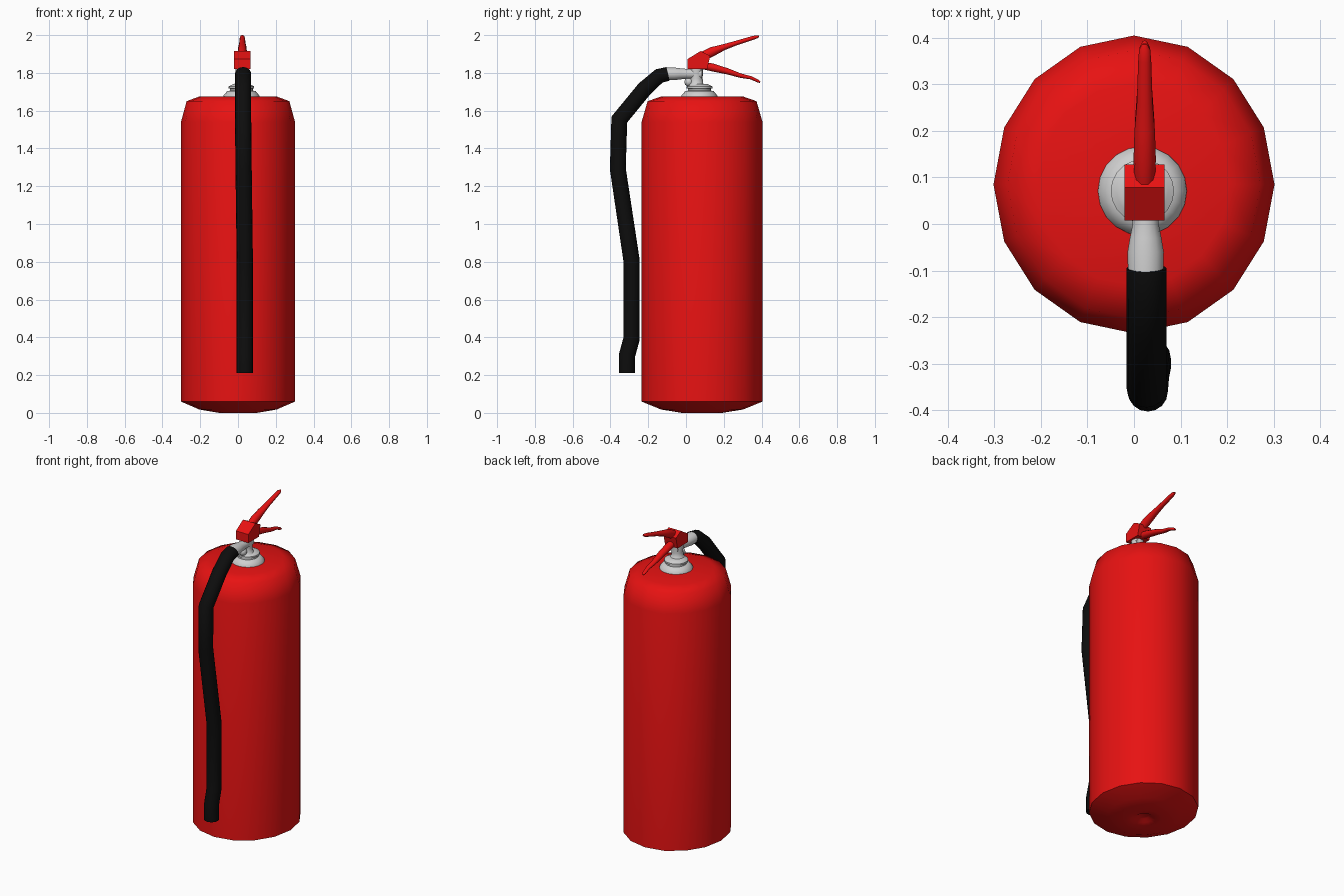
import bpy, bmesh, math
from mathutils import Vector

if "Cube" in bpy.data.objects:
    bpy.data.objects.remove(bpy.data.objects["Cube"])


def material(name, rgb):
    m = bpy.data.materials.new(name)
    m.diffuse_color = (*rgb, 1)
    m.use_nodes = True
    m.node_tree.nodes["Principled BSDF"].inputs["Base Color"].default_value = m.diffuse_color
    return m


RED = material("bright_red", (0.8, 0.006, 0.006))
GREY = material("light_grey_metal", (0.62, 0.62, 0.62))
BLACK = material("black_rubber", (0.004, 0.004, 0.004))


def loft(name, rings, mat, angle=40):
    """Skin a list of equal-length rings and cap both ends."""
    bm = bmesh.new()
    loops = [[bm.verts.new(p) for p in r] for r in rings]
    n = len(loops[0])
    for a, b in zip(loops, loops[1:]):
        for i in range(n):
            j = (i + 1) % n
            bm.faces.new((a[i], a[j], b[j], b[i]))
    bm.faces.new(loops[0][::-1])
    bm.faces.new(loops[-1])
    bmesh.ops.recalc_face_normals(bm, faces=bm.faces)
    me = bpy.data.meshes.new(name)
    bm.to_mesh(me)
    bm.free()
    me.materials.append(mat)
    ob = bpy.data.objects.new(name, me)
    bpy.context.collection.objects.link(ob)
    if angle:
        bpy.ops.object.select_all(action='DESELECT')
        ob.select_set(True)
        bpy.context.view_layer.objects.active = ob
        bpy.ops.object.shade_smooth_by_angle(angle=math.radians(angle))
    return ob


def lathe(name, profile, centre, mat, n=16, sy=1.0, angle=40):
    """Turn (radius, z) points round a vertical axis."""
    rings = []
    for r, z in profile:
        rings.append([(centre[0] + r * math.cos(2 * math.pi * i / n),
                       centre[1] + r * sy * math.sin(2 * math.pi * i / n), z)
                      for i in range(n)])
    return loft(name, rings, mat, angle)


def tube(name, path, mat, n=14, angle=60):
    """Sweep an ellipse along (x, y, z, half_width, half_height) points, with mitred bends."""
    rings = []
    pts = [Vector(p[:3]) for p in path]
    for k, (x, y, z, w, h) in enumerate(path):
        d0 = (pts[k] - pts[max(k - 1, 0)]).normalized()
        d1 = (pts[min(k + 1, len(pts) - 1)] - pts[k]).normalized()
        t = (d0 + d1).normalized()
        miter = 1 / max(0.5, t.dot(d1 if d1.length else d0))
        side = Vector((1, 0, 0))
        up = t.cross(side).normalized() * miter
        rings.append([pts[k] + side * (w * math.cos(2 * math.pi * i / n))
                      + up * (h * math.sin(2 * math.pi * i / n)) for i in range(n)])
    return loft(name, rings, mat, angle)


# Cylinder body with a shallow dimple underneath
lathe("cylinder_body",
      [(0.03, 0.022), (0.05, 0.008), (0.10, 0.0), (0.205, 0.018), (0.302, 0.06),
       (0.302, 1.54), (0.272, 1.65), (0.205, 1.675), (0.05, 1.676)],
      (0, 0.085), RED, sy=1.06, angle=60)

# Neck collar and valve stem
NECK = (0.018, 0.071)
lathe("neck_collar",
      [(0.097, 1.665), (0.095, 1.68), (0.076, 1.703), (0.061, 1.706), (0.061, 1.716),
       (0.068, 1.718), (0.068, 1.728), (0.055, 1.735), (0.045, 1.74)],
      NECK, GREY, n=20)
lathe("valve_stem",
      [(0.046, 1.735), (0.036, 1.745), (0.033, 1.77), (0.036, 1.83)],
      (0.021, 0.055), GREY)

# Horizontal outlet leading to the hose
X = 0.025
tube("valve_outlet",
     [(X, 0.085, 1.795, 0.028, 0.027), (X, 0.0, 1.795, 0.028, 0.027),
      (X, -0.03, 1.795, 0.034, 0.030), (X, -0.06, 1.795, 0.039, 0.034),
      (X, -0.105, 1.795, 0.038, 0.034)], GREY)

# Small round gauge knob under the outlet
knob = [(0.008, 1.729), (0.020, 1.737), (0.025, 1.752), (0.020, 1.768), (0.008, 1.776)]
lathe("gauge_knob", knob, (0.022, 0.016), GREY, n=12)

# Hose
hose = [(-0.095, 1.795, .037), (-0.142, 1.784, .038), (-0.22, 1.715, .042),
        (-0.353, 1.553, .042), (-0.361, 1.293, .042), (-0.288, 0.805, .043),
        (-0.288, 0.393, .043), (-0.312, 0.305, .043), (-0.312, 0.21, .043)]
tube("hose", [(0.027 + 0.009 * min(1, max(0, (1.5 - z) / 0.7)), y, z, 0.043, r)
              for y, z, r in hose], BLACK, n=16)

# Flat-sided handle block
outline = [(0.008, 1.82), (0.008, 1.873), (0.078, 1.916), (0.128, 1.89), (0.112, 1.82)]
loft("handle_block", [[(x, y, z) for y, z in outline] for x in (-0.02, 0.066)], RED, angle=0)

# Upper and lower squeeze levers
L = 0.023
tube("upper_lever",
     [(L, 0.085, 1.885, 0.022, 0.026), (L, 0.14, 1.913, 0.024, 0.026),
      (L, 0.20, 1.936, 0.022, 0.017), (L, 0.26, 1.956, 0.017, 0.013),
      (L, 0.35, 1.984, 0.014, 0.011), (L, 0.375, 1.991, 0.012, 0.009),
      (L, 0.387, 1.994, 0.005, 0.004)], RED, n=10)
tube("lower_lever",
     [(L, 0.075, 1.842, 0.022, 0.020), (L, 0.14, 1.829, 0.023, 0.022),
      (L, 0.22, 1.808, 0.021, 0.017), (L, 0.29, 1.785, 0.016, 0.012),
      (L, 0.345, 1.774, 0.013, 0.009), (L, 0.38, 1.757, 0.011, 0.008),
      (L, 0.392, 1.750, 0.005, 0.004)], RED, n=10)
